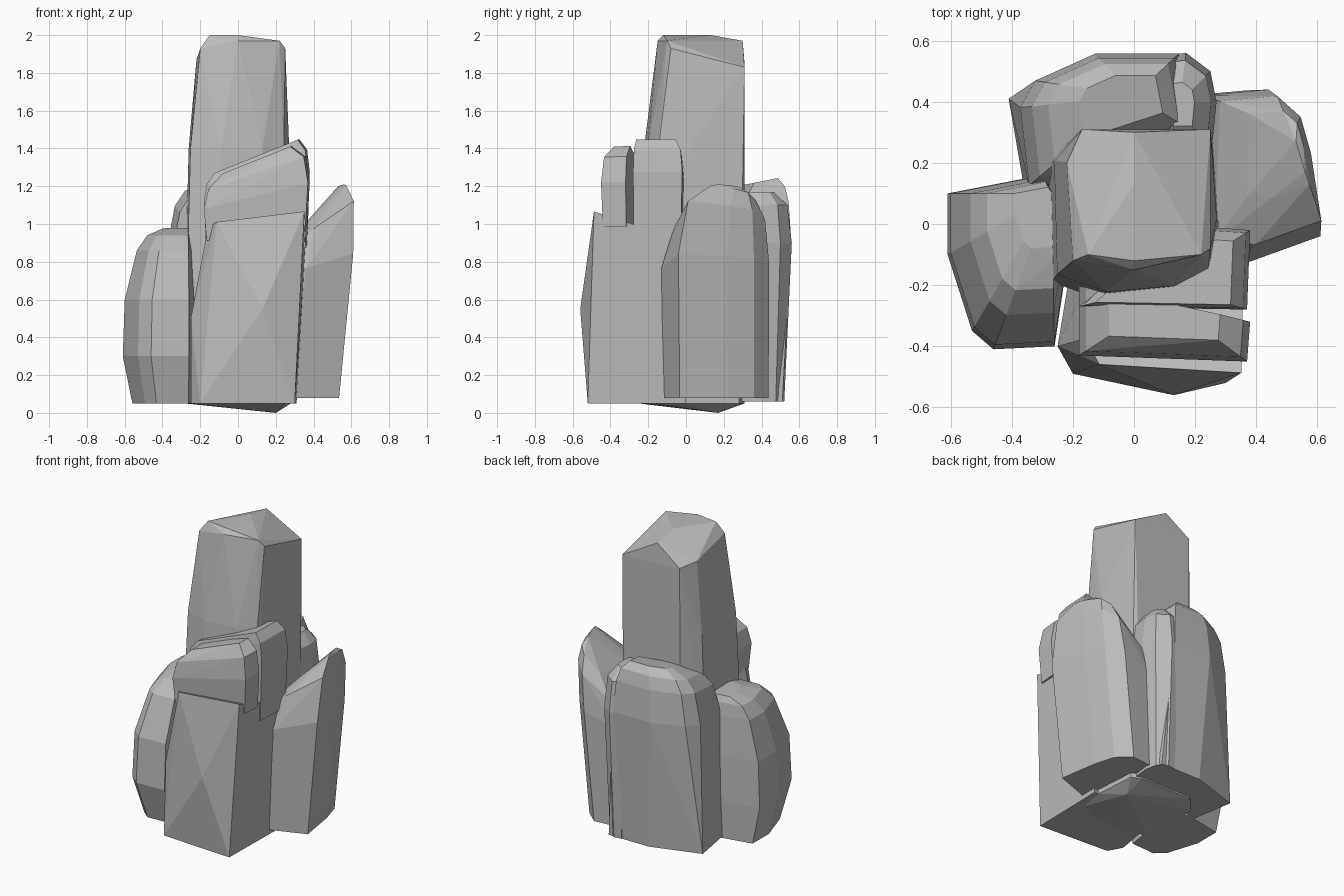
import bpy
import bmesh
from mathutils import Vector

# Remove the default cube only
default_cube = bpy.data.objects.get("Cube")
if default_cube:
    bpy.data.objects.remove(default_cube, do_unlink=True)

# Single stone colour
stone = bpy.data.materials.new("grey_stone")
stone.use_nodes = True
stone_colour = (.5, .5, .5, 1)
stone.diffuse_color = stone_colour
stone.node_tree.nodes["Principled BSDF"].inputs["Base Color"].default_value = stone_colour


def build_rock(name, outline, focus, tiers, slope=(0, 0), lean=0, tips=()):
    """Facet a rock from one footprint, scaled towards its focus at each height.

    tiers maps height to scale, slope tilts the crown, lean shears the rock
    sideways about its widest tier, and tips adds single protruding corners.
    """
    centre = Vector(focus)
    crown = max(tiers)
    belly = max(tiers, key=tiers.get)
    bm = bmesh.new()
    for height, scale in tiers.items():
        tilt = Vector(slope) * (height / crown) ** 3
        shift = Vector((lean * (height - belly), 0))
        for corner in outline:
            offset = (Vector(corner) - centre) * scale
            place = centre + offset + shift
            bm.verts.new((place.x, place.y, height + tilt.dot(offset)))
    for tip in tips:
        bm.verts.new(tip)

    # Keep only the outer shell and merge coplanar facets
    hull = bmesh.ops.convex_hull(bm, input=list(bm.verts))
    inside = {item for item in hull["geom_interior"] + hull["geom_unused"]
              if isinstance(item, bmesh.types.BMVert)}
    bmesh.ops.delete(bm, geom=list(inside), context="VERTS")
    bmesh.ops.dissolve_limit(bm, angle_limit=.02, verts=list(bm.verts), edges=list(bm.edges))
    bmesh.ops.recalc_face_normals(bm, faces=list(bm.faces))

    mesh = bpy.data.meshes.new(name)
    bm.to_mesh(mesh)
    bm.free()
    mesh.materials.append(stone)
    rock = bpy.data.objects.new(name, mesh)
    bpy.context.collection.objects.link(rock)


# Tall centre column with a straight back and an irregular chamfered crown
build_rock(
    "tall_spire",
    outline=[(-.27, -.19), (-.1, -.25), (.13, -.23), (.25, -.17), (.28, 0),
             (.26, .28), (.2, .31), (-.18, .31), (-.28, .2)],
    focus=(.1, .31),
    tiers={.05: 1, .7: 1, 1.4: .95},
    tips=[(.2, .17, 0),
          (-.2, -.12, 1.93), (-.15, -.1, 2), (0, -.15, 1.97), (0, -.12, 2),
          (.22, -.1, 1.97), (.25, -.08, 1.93), (0, .13, 2), (0, .3, 1.97),
          (.25, .31, 1.83), (-.17, .31, 1.85), (-.22, .2, 1.87)],
)

# Broad front block with one bulging corner on its face
build_rock(
    "front_block",
    outline=[(-.25, -.4), (-.2, -.49), (.3, -.52), (.31, 0), (-.2, -.1)],
    focus=(.06, -.05),
    tiers={.05: 1, .9: .93},
    slope=(.1, -.33),
    lean=.08,
    tips=[(.13, -.56, .55), (-.25, -.4, .5)],
)

# Sloping cap split in two by a narrow cleft
build_rock(
    "front_cap",
    outline=[(-.18, -.43), (.37, -.45), (.38, -.32), (-.18, -.2)],
    focus=(.1, -.25),
    tiers={.95: .95, 1.15: 1, 1.27: .92, 1.34: .65},
    slope=(.4, 0),
)
build_rock(
    "rear_cap",
    outline=[(-.18, -.27), (.37, -.28), (.38, -.02), (.1, 0)],
    focus=(.1, -.2),
    tiers={.85: .95, 1.2: 1, 1.3: .95, 1.36: .8},
    slope=(.4, 0),
)

# Low rounded boulder on one side
build_rock(
    "side_boulder",
    outline=[(-.61, .1), (-.61, -.1), (-.53, -.35), (-.46, -.41),
             (-.26, -.4), (-.2, 0), (-.3, .16)],
    focus=(-.27, .1),
    tiers={.05: .85, .3: 1, .6: .97, .86: .78, .94: .62, .98: .35},
    tips=[(-.26, -.12, .97)],
)

# Leaning crystal on the other side, its top falling towards the middle
build_rock(
    "side_crystal",
    outline=[(.2, -.12), (.36, -.13), (.61, -.04), (.57, .22),
             (.53, .36), (.44, .44), (.22, .42)],
    focus=(.47, .3),
    tiers={.08: .98, .8: 1, 1.04: .85, 1.14: .5},
    slope=(.9, 0),
    lean=.1,
    tips=[(.56, .17, 1.21), (.53, .27, 1.2)],
)

# Wide back slab with spreading lower corners
build_rock(
    "back_slab",
    outline=[(-.38, .38), (-.33, .47), (-.13, .56), (.15, .56), (.2, .3), (-.35, .12)],
    focus=(0, .42),
    tiers={.06: .65, .9: .98, 1.1: .88, 1.18: .74, 1.23: .47},
    slope=(0, .2),
    tips=[(-.41, .41, .06), (.21, .51, .06), (.2, .15, .06), (-.36, .12, .06)],
)

# Slim shard leaning against the back slab
build_rock(
    "back_shard",
    outline=[(.1, .55), (.17, .56), (.25, .5), (.27, .4), (.25, .2), (.1, .2)],
    focus=(.15, .4),
    tiers={.06: .75, .9: 1, 1.1: .85, 1.17: .4},
)
